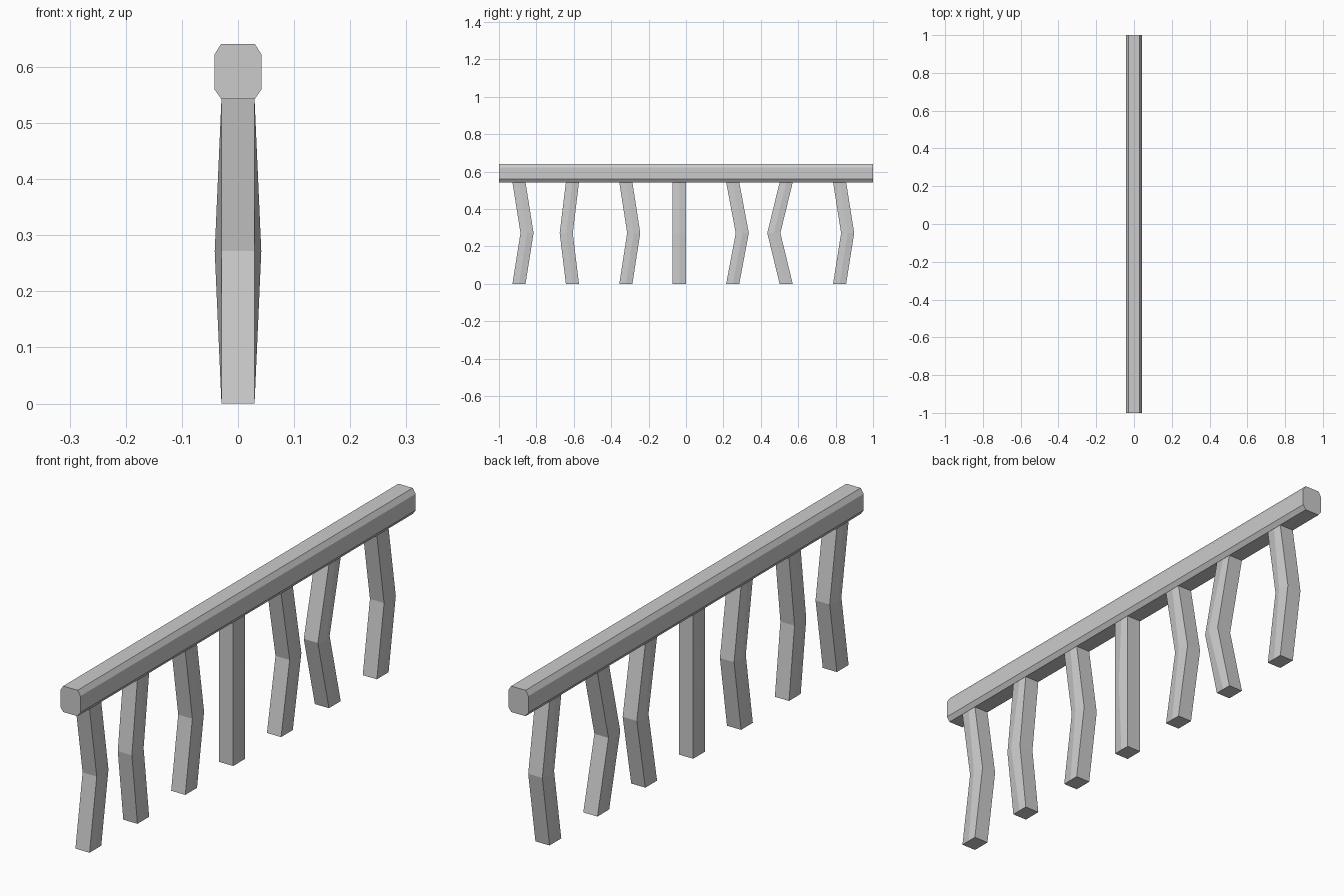
import bpy, bmesh

if "Cube" in bpy.data.objects:
    bpy.data.objects.remove(bpy.data.objects["Cube"])


def loft(name, rings):
    """Skin equal-sized vertex rings together and cap both ends."""
    bm = bmesh.new()
    loops = [[bm.verts.new(p) for p in ring] for ring in rings]
    for a, b in zip(loops, loops[1:]):
        for i in range(len(a)):
            j = (i + 1) % len(a)
            bm.faces.new((a[i], a[j], b[j], b[i]))
    bm.faces.new(loops[0])
    bm.faces.new(loops[-1])
    bmesh.ops.recalc_face_normals(bm, faces=bm.faces)
    mesh = bpy.data.meshes.new(name)
    bm.to_mesh(mesh)
    bm.free()
    obj = bpy.data.objects.new(name, mesh)
    bpy.context.collection.objects.link(obj)
    return obj


# Top rail: chamfered bar running along y
half = [(0.03, 0.543), (0.042, 0.56), (0.042, 0.622), (0.03, 0.641)]
profile = half + [(-x, z) for x, z in reversed(half)]
loft("top_rail", [[(x, y, z) for x, z in profile] for y in (-1, 1)])


# Bent posts: square ends, kinked at mid height with ridged, bulging sides
W, D, BULGE, TOP = 0.0295, 0.035, 0.0415, 0.543


def post_ring(y, z, side):
    return [(W, y - D, z), (side, y, z), (W, y + D, z),
            (-W, y + D, z), (-side, y, z), (-W, y - D, z)]


bends = [0.043, -0.033, 0.042, 0.0, 0.051, -0.066, 0.043]
for i, bend in enumerate(bends):
    y = -0.893 + i * 2 / 7
    loft(f"post_{i + 1}", [post_ring(y, 0, W),
                           post_ring(y + bend, TOP / 2, BULGE),
                           post_ring(y, TOP, W)])
